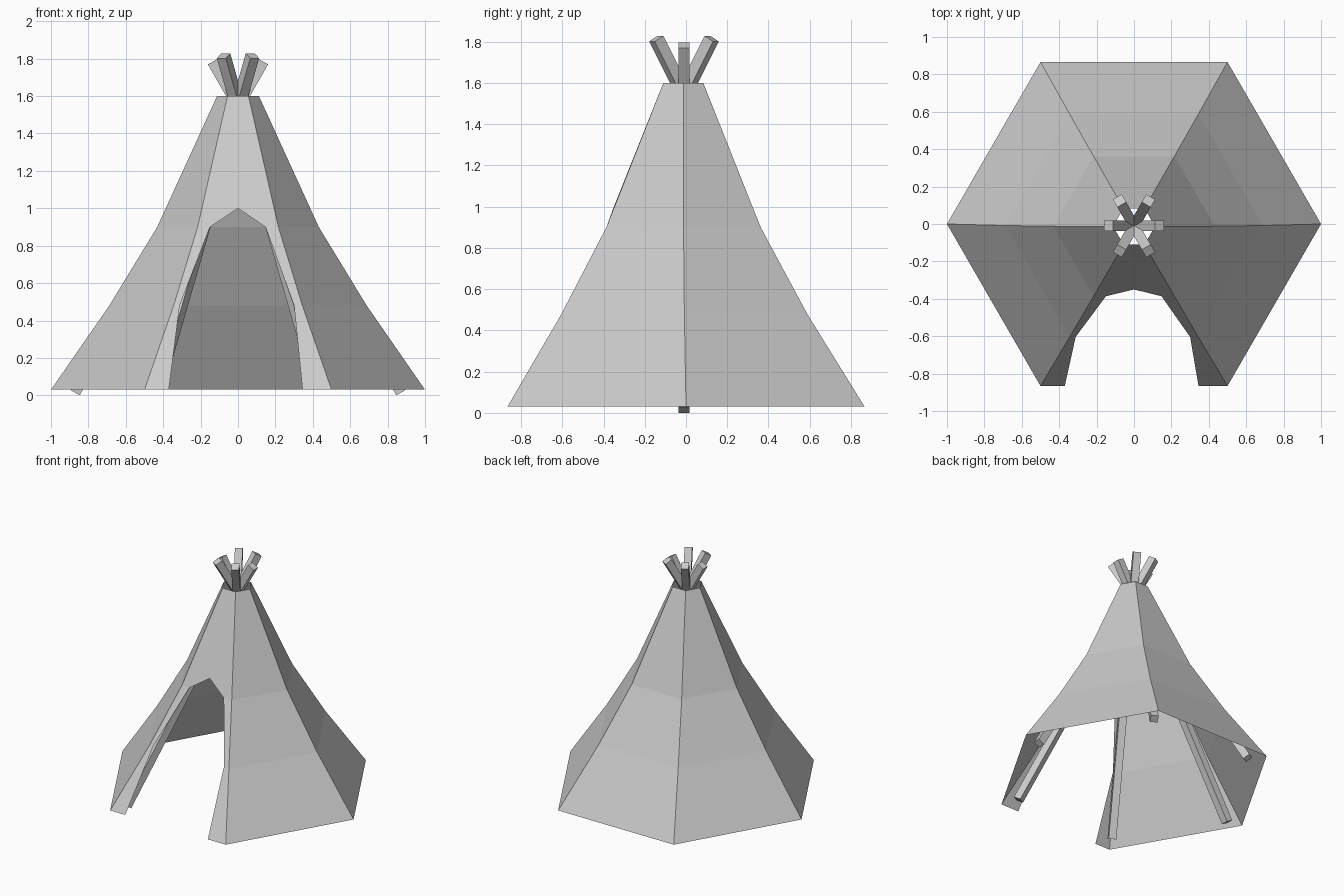
import bpy, bmesh
from math import sin, cos, radians
from mathutils import Vector, Matrix

if "Cube" in bpy.data.objects:
    bpy.data.objects.remove(bpy.data.objects["Cube"])


def make_object(name, bm):
    mesh = bpy.data.meshes.new(name)
    bm.to_mesh(mesh)
    bm.free()
    obj = bpy.data.objects.new(name, mesh)
    bpy.context.collection.objects.link(obj)
    return obj


# Canvas cover: hexagonal rings as (height, corner radius, y offset)
rings = [(0.03, 1.0, 0.0), (0.48, 0.688, -0.008), (0.90, 0.432, -0.012), (1.60, 0.112, -0.013)]
# Door opening edges (left x, right x) at the lower three rings
door = [(-0.37, 0.345), (-0.312, 0.30), (-0.15, 0.147)]

bm = bmesh.new()
corners = []
for z, r, dy in rings:
    # start at the front right corner and go round to the front left one
    corners.append([bm.verts.new((r * cos(radians(a)), r * sin(radians(a)) + dy, z))
                    for a in range(-60, 300, 60)])

# Five closed panels
for low, high in zip(corners, corners[1:]):
    for i in range(5):
        bm.faces.new((low[i], low[i + 1], high[i + 1], high[i]))

# Front panel with the door opening
left, right = [], []
for ring, (xl, xr) in zip(corners, door):
    y, z = ring[0].co.y, ring[0].co.z
    left.append(bm.verts.new((xl, y, z)))
    right.append(bm.verts.new((xr, y, z)))
for i in range(2):
    bm.faces.new((corners[i][5], left[i], left[i + 1], corners[i + 1][5]))
    bm.faces.new((right[i], corners[i][0], corners[i + 1][0], right[i + 1]))
apex = bm.verts.new((0, -0.35, 1.0))
bm.faces.new((corners[2][5], left[2], apex, corners[3][5]))
bm.faces.new((right[2], corners[2][0], corners[3][0], apex))
bm.faces.new((apex, corners[3][0], corners[3][5]))
make_object("canvas_cover", bm)


# Square poles crossing above the cover
def pole(name, angle, foot, tip, width=0.055):
    a = radians(angle)
    out = Vector((cos(a), sin(a), 0))
    side = Vector((-sin(a), cos(a), 0))
    shift = Vector((0, -0.01, 0))
    start = out * foot[0] + Vector((0, 0, foot[1])) + shift
    end = -out * tip[0] + Vector((0, 0, tip[1])) + shift
    axis = (end - start).normalized()
    across = side.cross(axis)
    rot = Matrix((side, across, axis)).transposed().to_4x4()
    bm = bmesh.new()
    bmesh.ops.create_cube(bm, size=1)
    bmesh.ops.scale(bm, vec=(width, width, (end - start).length), verts=bm.verts)
    bmesh.ops.recalc_face_normals(bm, faces=bm.faces)
    bm.transform(Matrix.Translation((start + end) / 2) @ rot)
    bmesh.ops.recalc_face_normals(bm, faces=bm.faces)
    make_object(name, bm)


for i in range(6):
    if i % 3 == 0:
        pole(f"side_pole_{i}", i * 60, (0.87, 0.014), (0.137, 1.783))
    else:
        pole(f"pole_{i}", i * 60, (0.865, 0.045), (0.155, 1.815))
